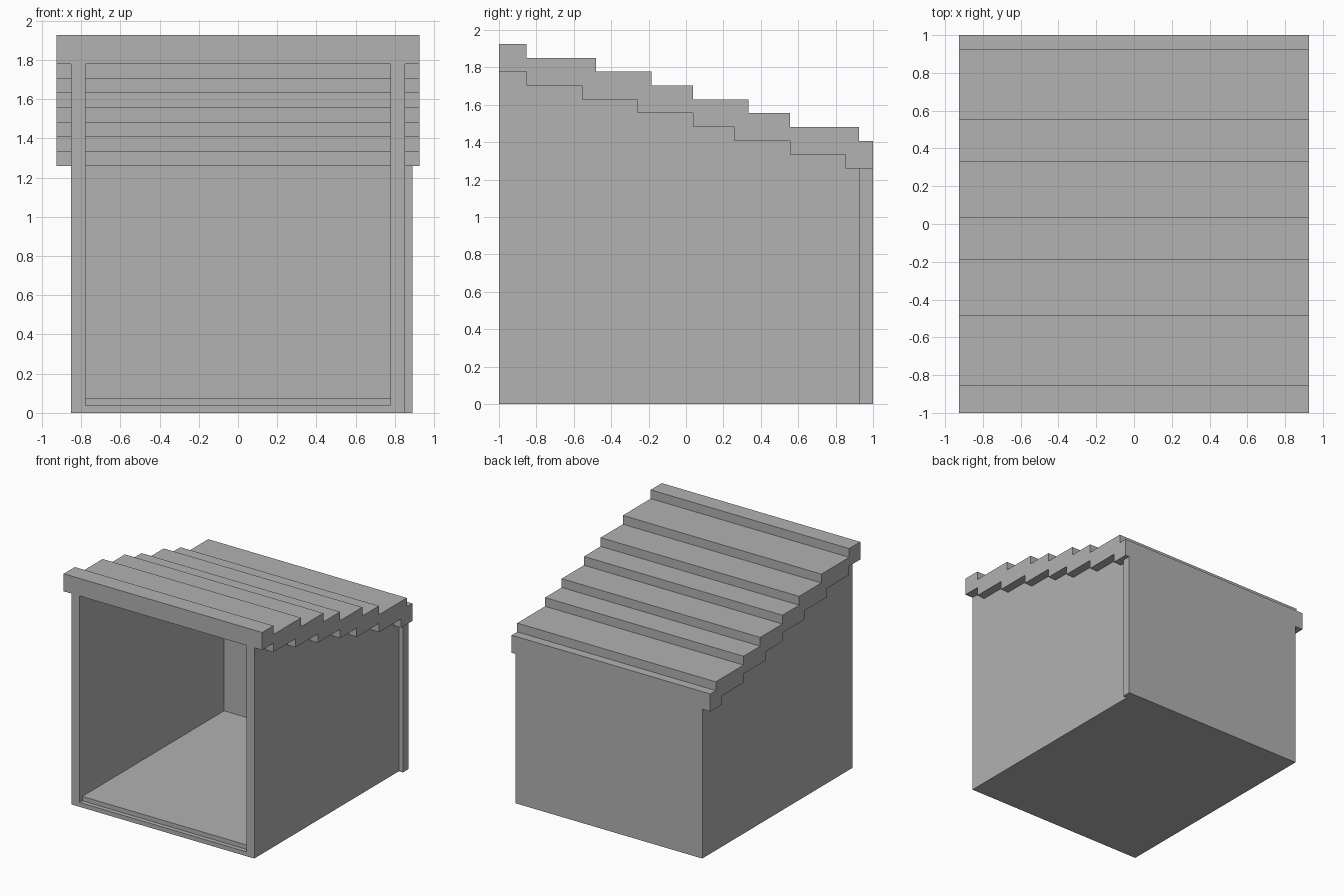
import bpy
import bmesh
from mathutils import Vector

if "Cube" in bpy.data.objects:
    bpy.data.objects.remove(bpy.data.objects["Cube"], do_unlink=True)

U = 1 / 27                                # building module
TOP_ENDS = [-23, -13, -5, 1, 9, 15, 25, 27]      # where each roof step ends, upper side
UNDER_ENDS = [-23, -15, -7, 1, 7, 15, 23, 27]    # and on the underside
RIDGE, EAVE, DROP = 52, 48, 2             # top height, underside height, fall per step

grey = bpy.data.materials.new("plain_grey")
grey.use_nodes = True
colour = (0.445, 0.445, 0.445, 1)
grey.diffuse_color = colour
grey.node_tree.nodes["Principled BSDF"].inputs["Base Color"].default_value = colour


def extrude_profile(name, profile, x0, x1):
    """Extrude a closed (y, z) outline from x0 to x1."""
    bm = bmesh.new()
    face = bm.faces.new([bm.verts.new((x0 * U, y * U, z * U)) for y, z in profile])
    result = bmesh.ops.extrude_face_region(bm, geom=[face])
    moved = [g for g in result["geom"] if isinstance(g, bmesh.types.BMVert)]
    bmesh.ops.translate(bm, verts=moved, vec=Vector(((x1 - x0) * U, 0, 0)))
    bmesh.ops.recalc_face_normals(bm, faces=bm.faces)
    mesh = bpy.data.meshes.new(name)
    bm.to_mesh(mesh)
    bm.free()
    mesh.materials.append(grey)
    obj = bpy.data.objects.new(name, mesh)
    bpy.context.collection.objects.link(obj)
    return obj


def box(name, x0, x1, y0, y1, z0, z1):
    return extrude_profile(name, [(y0, z0), (y1, z0), (y1, z1), (y0, z1)], x0, x1)


def stairs(ends, height, stop=27):
    """Descending steps from the front edge back to the stop line."""
    points, y = [], -27
    for end in ends:
        end = min(end, stop)
        points += [(y, height), (end, height)]
        if end == stop:
            break
        y, height = end, height - DROP
    return points


# Stepped roof
upper = stairs(TOP_ENDS, RIDGE)
lower = stairs(UNDER_ENDS, EAVE)
extrude_profile("stepped_roof", upper + lower[::-1], -25, 25)

# Side walls, cut to fit under the roof steps
wall = stairs(UNDER_ENDS, EAVE, stop=25) + [(25, 0), (-27, 0)]
for side, x0, x1 in (("right", -23, -21), ("left", 21, 23)):
    extrude_profile(side + "_wall", wall, x0, x1)

# Back wall, one edge projecting past the left wall
box("back_wall", -23, 24, 25, 27, 0, 34)

# Base slab and raised floor
box("base_slab", -21, 21, -27, 25, 0, 1)
box("raised_floor", -21, 21, -26, 25, 1, 2)
